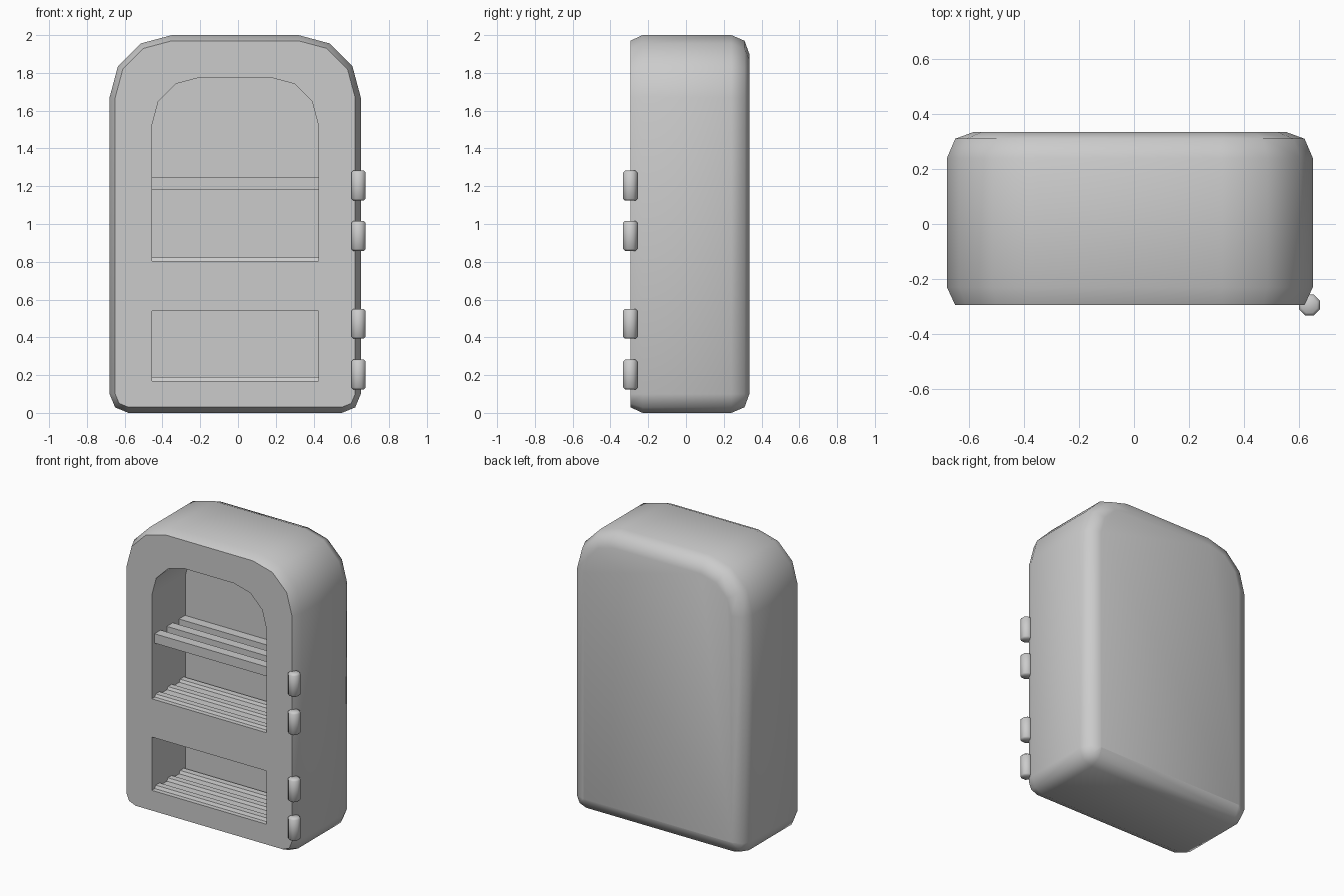
import bpy, bmesh, math
from mathutils import Matrix

if "Cube" in bpy.data.objects:
    bpy.data.objects.remove(bpy.data.objects["Cube"])

grey = bpy.data.materials.new("light grey")
grey.use_nodes = True
grey.diffuse_color = (0.6, 0.6, 0.6, 1)
grey.node_tree.nodes["Principled BSDF"].inputs["Base Color"].default_value = (0.6, 0.6, 0.6, 1)

CX = -0.015          # centre of the cabinet
FRONT, INNER = -0.295, 0.075


def finish(name, bm, angle=50):
    bmesh.ops.remove_doubles(bm, verts=bm.verts, dist=0.0005)
    bmesh.ops.recalc_face_normals(bm, faces=bm.faces)
    mesh = bpy.data.meshes.new(name)
    bm.to_mesh(mesh)
    bm.free()
    obj = bpy.data.objects.new(name, mesh)
    bpy.context.collection.objects.link(obj)
    mesh.materials.append(grey)
    bpy.ops.object.select_all(action='DESELECT')
    obj.select_set(True)
    bpy.context.view_layer.objects.active = obj
    bpy.ops.object.shade_smooth_by_angle(angle=math.radians(angle))
    return obj


def arch(half, low, high, top_r, bottom_r, inset=0):
    """Rectangle outline with rounded top and bottom corners."""
    half, low, high = half - inset, low + inset, high - inset
    pts = []
    for sx, sz, r, n, start in ((1, -1, bottom_r, 2, 270), (1, 1, top_r, 3, 0),
                                (-1, 1, top_r, 3, 90), (-1, -1, bottom_r, 2, 180)):
        r = max(r - inset, 0)
        if r < 0.001:
            n = 0
        z = low + r if sz < 0 else high - r
        for i in range(n + 1):
            a = math.radians(start + (90 * i / n if n else 0))
            pts.append((CX + sx * (half - r) + r * math.cos(a), z + r * math.sin(a)))
    return pts


def ring(bm, pts, y):
    return [bm.verts.new((x, y, z)) for x, z in pts]


def bridge(bm, a, b):
    for i in range(len(a)):
        j = (i + 1) % len(a)
        bm.faces.new((a[i], a[j], b[j], b[i]))


def loop_edges(bm, r):
    return [bm.edges.get((r[i - 1], r[i])) for i in range(len(r))]


# Cabinet shell, soft at the back, with two pockets sunk into the front
bm = bmesh.new()
shell = []
for y, inset in ((FRONT, 0.03), (-0.23, 0), (0.24, 0), (0.31, 0.03), (0.335, 0.0985)):
    shell.append(ring(bm, arch(0.665, 0, 2, 0.33, 0.1, inset), y))
for a, b in zip(shell, shell[1:]):
    bridge(bm, a, b)
bm.faces.new(shell[-1])
rim = loop_edges(bm, shell[0])
for low, high, top_r in ((0.805, 1.775, 0.25), (0.17, 0.54, 0)):
    outline = arch(0.44, low, high, top_r, 0)
    mouth, back = ring(bm, outline, FRONT), ring(bm, outline, INNER)
    bridge(bm, mouth, back)
    bm.faces.new(back)
    rim += loop_edges(bm, mouth)
bmesh.ops.triangle_fill(bm, use_beauty=True, use_dissolve=True, edges=rim, normal=(0, -1, 0))
finish("cabinet", bm)


# Shelf rails: free bars above, shallow ridges on both floors
def rail(name, y, low, high, slope):
    bm = bmesh.new()
    depth = 0.066
    section = ((y, low), (y + depth, low), (y + depth - slope, high), (y + slope, high))
    ends = [[bm.verts.new((CX + s * 0.44, py, z)) for py, z in section] for s in (-1, 1)]
    bridge(bm, *ends)
    for e in ends:
        bm.faces.new(e)
    finish(name, bm, 30)


for level, low, high, slope in (("shelf", 1.18, 1.245, 0), ("upper_floor", 0.8, 0.823, 0.012),
                                ("lower_floor", 0.165, 0.19, 0.012)):
    for i in range(3):
        rail(f"{level}_rail_{i + 1}", -0.265 + 0.134 * i, low, high, slope)

# Hinge knuckles down the left front edge
for i, z in enumerate((0.203, 0.472, 0.937, 1.203)):
    bm = bmesh.new()
    bmesh.ops.create_cone(bm, cap_ends=True, segments=8, radius1=0.041, radius2=0.041, depth=0.158,
                          matrix=Matrix.Translation((0.638, -0.295, z)) @ Matrix.Rotation(math.pi / 8, 4, 'Z'))
    caps = [e for e in bm.edges if abs(e.verts[0].co.z - e.verts[1].co.z) < 0.01]
    bmesh.ops.bevel(bm, geom=caps, offset=0.01, segments=1, affect='EDGES')
    finish(f"hinge_{i + 1}", bm)
